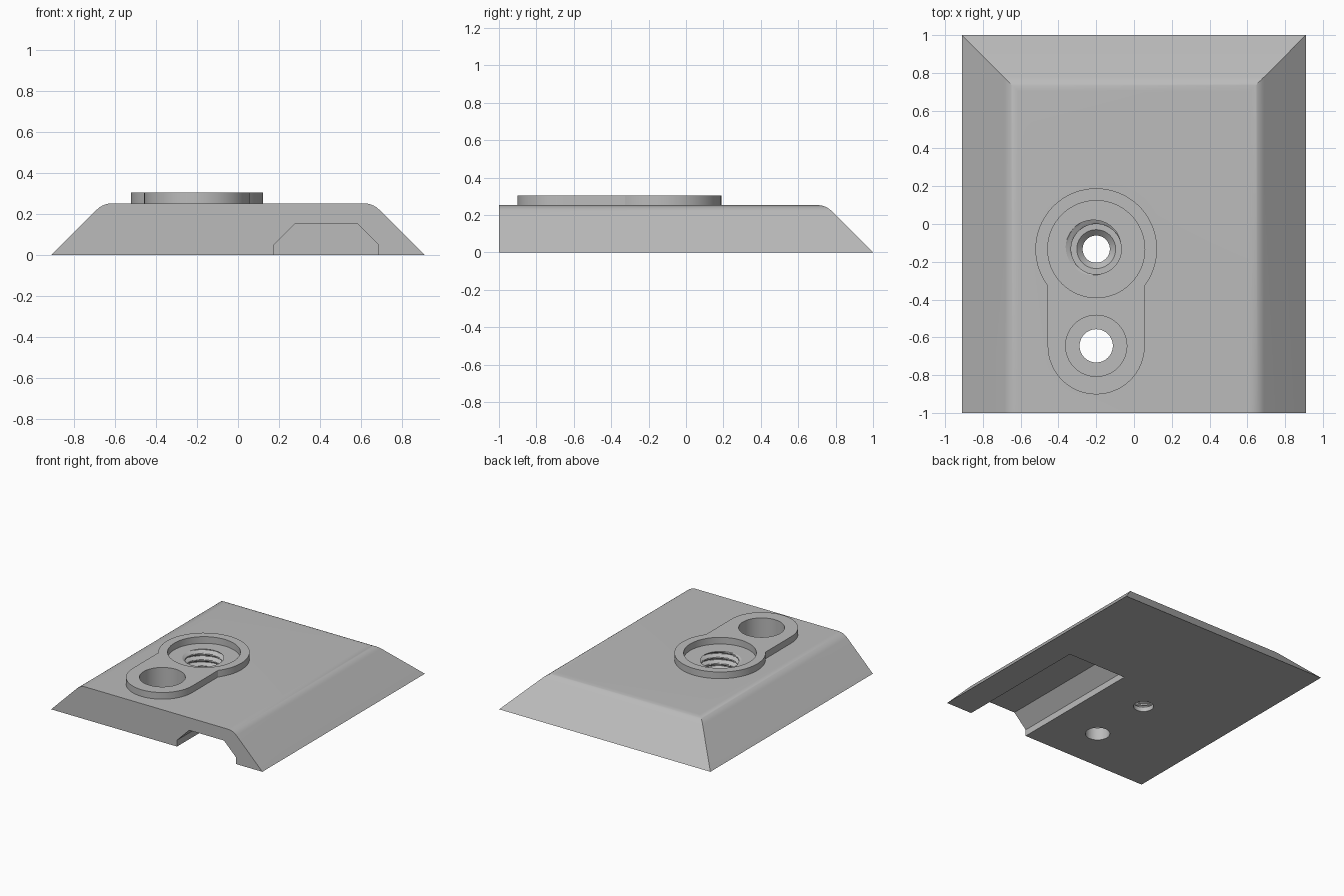
import bpy, bmesh, math

old = bpy.data.objects.get("Cube")
if old:
    bpy.data.objects.remove(old, do_unlink=True)

GREY = (0.5, 0.5, 0.5, 1)
mat = bpy.data.materials.new("plain grey")
mat.use_nodes = True
mat.diffuse_color = GREY
mat.node_tree.nodes["Principled BSDF"].inputs["Base Color"].default_value = GREY


def loft(name, rings):
    """Closed solid through a stack of rings with equal point counts."""
    bm = bmesh.new()
    rows = [[bm.verts.new(p) for p in ring] for ring in rings]
    n = len(rows[0])
    for low, high in zip(rows, rows[1:]):
        for i in range(n):
            j = (i + 1) % n
            bm.faces.new((low[i], low[j], high[j], high[i]))
    bm.faces.new(rows[0])
    bm.faces.new(rows[-1])
    bmesh.ops.recalc_face_normals(bm, faces=bm.faces)
    mesh = bpy.data.meshes.new(name)
    bm.to_mesh(mesh)
    bm.free()
    mesh.materials.append(mat)
    obj = bpy.data.objects.new(name, mesh)
    bpy.context.collection.objects.link(obj)
    return obj


def circle(x, y, z, r, n=64):
    steps = [math.tau * i / n for i in range(n)]
    return [(x + r * math.cos(a), y + r * math.sin(a), z) for a in steps]


def lathe(name, x, y, profile):
    return loft(name, [circle(x, y, z, r) for r, z in profile])


def combine(target, tool, operation):
    mod = target.modifiers.new(tool.name, 'BOOLEAN')
    mod.operation = operation
    mod.solver = 'EXACT'
    mod.object = tool
    bpy.context.view_layer.objects.active = target
    bpy.ops.object.modifier_apply(modifier=mod.name)
    bpy.data.objects.remove(tool, do_unlink=True)


# Base: sloped on three sides, upright at the front, rounded top edge
W, H, T = 0.91, 0.253, 0.045
R = T / math.tan(math.pi / 8)
profile = [(0, 0)]
for k in range(9):
    a = math.radians(45 * (1 - k / 8))
    profile.append((H + T - R * math.sin(a), H - R + R * math.cos(a)))
base = loft("mounting_base", [
    [(d - W, -1, z), (W - d, -1, z), (W - d, 1 - d, z), (d - W, 1 - d, z)]
    for d, z in profile])

# Raised keyhole-shaped boss
CX, BIG_Y, SMALL_Y = -0.2, -0.133, -0.645
BIG_R, SMALL_R, TOP = 0.322, 0.257, 0.305
neck = math.acos(SMALL_R / BIG_R)
outline = []
for k in range(49):
    a = -neck + (math.pi + 2 * neck) * k / 48
    outline.append((CX + BIG_R * math.cos(a), BIG_Y + BIG_R * math.sin(a)))
for k in range(33):
    a = math.pi + math.pi * k / 32
    outline.append((CX + SMALL_R * math.cos(a), SMALL_Y + SMALL_R * math.sin(a)))
boss = loft("raised_boss", [[(x, y, z) for x, y in outline] for z in (0.2, TOP)])
combine(base, boss, 'UNION')

# Round recess, counterbored hole and the stepped bottom of the threaded hole
cutters = [
    lathe("recess", CX, BIG_Y, [(0.257, H), (0.257, 0.4)]),
    lathe("counterbored_hole", CX, SMALL_Y,
          [(0.088, -0.1), (0.088, 0.1), (0.162, 0.1), (0.162, 0.4)]),
    lathe("pilot_hole", CX, BIG_Y,
          [(0.072, -0.1), (0.072, 0.035), (0.108, 0.07), (0.108, 0.12)]),
]

# Helical thread
MINOR, MAJOR, PITCH, FLOOR = 0.133, 0.163, 0.048, 0.065
ROWS, N = 52, 64


def thread_radius(a, z):
    turn = (z - H) / PITCH - (a - math.radians(150)) / math.tau
    wave = 1 - 2 * abs(turn - round(turn))
    return MINOR + (MAJOR - MINOR) * min(1, max(0, 1.6 * wave - 0.4))


rings = []
for k in range(ROWS + 1):
    z = FLOOR + (H + 0.02 - FLOOR) * k / ROWS
    ring = []
    for i in range(N):
        a = math.tau * (i + 0.5) / N
        r = thread_radius(a, z)
        ring.append((CX + r * math.cos(a), BIG_Y + r * math.sin(a), z))
    rings.append(ring)
cutters.append(loft("thread", rings))

# Underside channel, open at the front
half = [(0.255, -0.1), (0.255, 0.05), (0.15, 0.155)]
section = half + [(-x, z) for x, z in reversed(half)]
cutters.append(loft("channel", [[(0.43 + x, y, z) for x, z in section]
                                for y in (-1.1, 0.1)]))

for cutter in cutters:
    combine(base, cutter, 'DIFFERENCE')

# Smooth shading with sharp edges kept
bpy.ops.object.select_all(action='DESELECT')
base.select_set(True)
bpy.context.view_layer.objects.active = base
bpy.ops.object.shade_smooth_by_angle(angle=math.radians(25))
